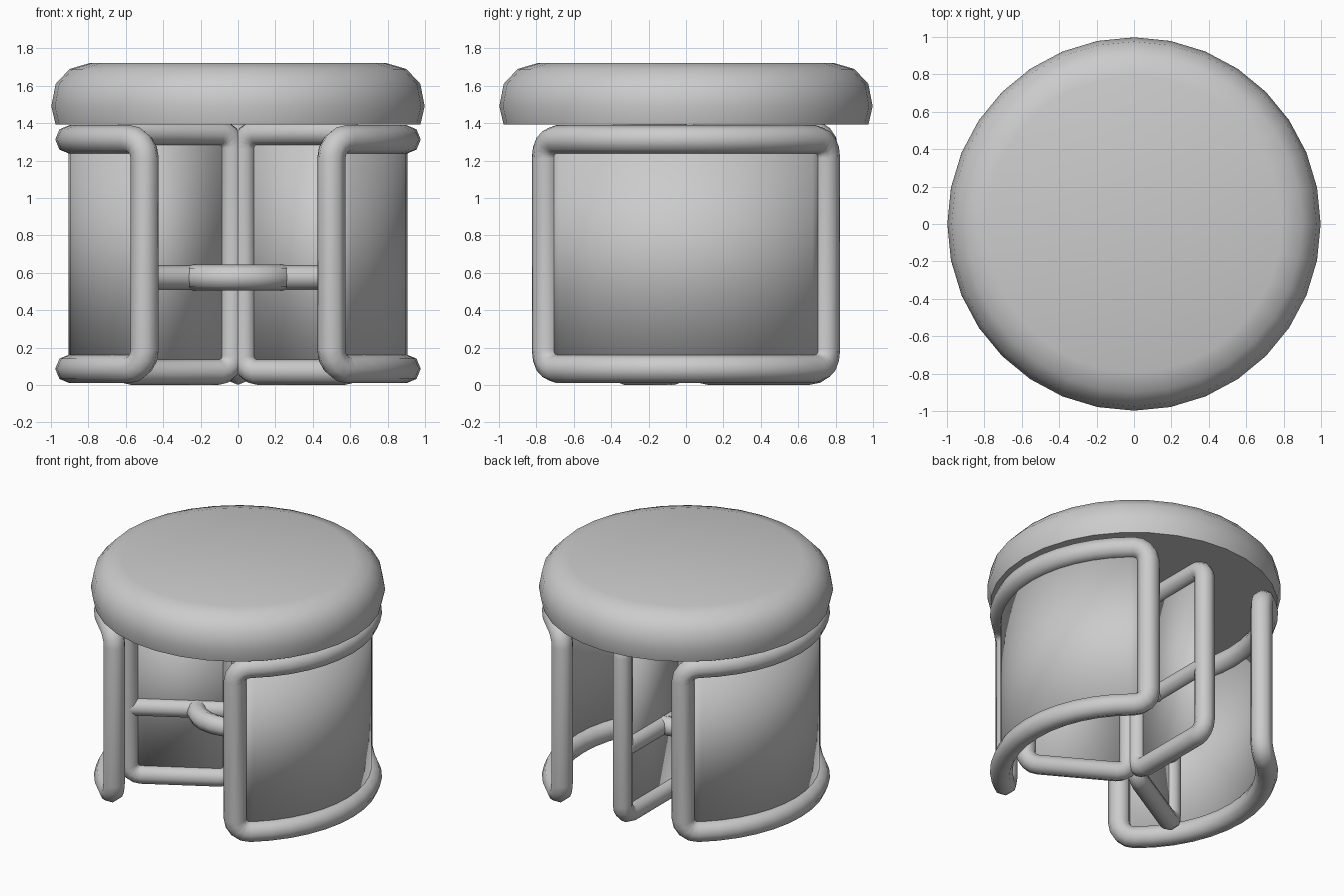
import bpy, bmesh, math
from mathutils import Vector

if "Cube" in bpy.data.objects:
    bpy.data.objects.remove(bpy.data.objects["Cube"])

SIDES = 8


def add_object(name, bm):
    bmesh.ops.recalc_face_normals(bm, faces=bm.faces)
    mesh = bpy.data.meshes.new(name)
    bm.to_mesh(mesh)
    bm.free()
    ob = bpy.data.objects.new(name, mesh)
    bpy.context.collection.objects.link(ob)
    bpy.ops.object.select_all(action='DESELECT')
    ob.select_set(True)
    bpy.context.view_layer.objects.active = ob
    bpy.ops.object.shade_smooth_by_angle(angle=math.radians(50))
    return ob


def rounded_rect(u0, u1, z0, z1, r, steps):
    # closed outline in (u, z), with extra points along the horizontal runs
    pts = []
    corners = [(u1 - r, z0 + r, -90), (u1 - r, z1 - r, 0),
               (u0 + r, z1 - r, 90), (u0 + r, z0 + r, 180)]
    for k, (cu, cz, a0) in enumerate(corners):
        for i in range(5):
            a = math.radians(a0 + i * 22.5)
            pts.append((cu + r * math.cos(a), cz + r * math.sin(a)))
        if k in (1, 3):
            nu = corners[(k + 1) % 4][0]
            z = z1 if k == 1 else z0
            pts += [(cu + (nu - cu) * i / steps, z) for i in range(1, steps)]
    return pts


def loop_tube(name, outline, place, radius):
    # sweep a round section along a closed outline placed on a surface
    placed = [place(u, z) for u, z in outline]
    n = len(placed)
    bm = bmesh.new()
    rings = []
    for i, (p, side) in enumerate(placed):
        t = (placed[(i + 1) % n][0] - placed[i - 1][0]).normalized()
        other = t.cross(side).normalized()
        rings.append([bm.verts.new(p + radius * (math.cos(a) * side + math.sin(a) * other))
                      for a in (math.tau * j / SIDES for j in range(SIDES))])
    for i in range(n):
        a, b = rings[i], rings[(i + 1) % n]
        for j in range(SIDES):
            k = (j + 1) % SIDES
            bm.faces.new((a[j], a[k], b[k], b[j]))
    return add_object(name, bm)


def sheet(name, u0, u1, z0, z1, place, steps, thickness):
    bm = bmesh.new()
    cols = []
    for i in range(steps + 1):
        u = u0 + (u1 - u0) * i / steps
        cols.append([bm.verts.new(place(u, z)[0]) for z in (z0, z1)])
    for a, b in zip(cols, cols[1:]):
        bm.faces.new((a[0], b[0], b[1], a[1]))
    ob = add_object(name, bm)
    mod = ob.modifiers.new("thickness", 'SOLIDIFY')
    mod.thickness = thickness
    mod.offset = 0
    return ob


def on_cylinder(radius, heading):
    def place(u, z):
        a = heading + u / radius
        d = Vector((math.cos(a), math.sin(a), 0))
        return d * radius + Vector((0, 0, z)), d
    return place


def on_plane(heading):
    d = Vector((math.cos(heading), math.sin(heading), 0))
    side = Vector((-d.y, d.x, 0))
    return lambda u, z: (d * u + Vector((0, 0, z)), side)


# roof: lathed cushion-shaped disc
profile = [(0.975, 1.392), (0.998, 1.49), (0.975, 1.61), (0.90, 1.69), (0.79, 1.722)]
bm = bmesh.new()
N = 32
rings = [[bm.verts.new((r * math.cos(math.tau * i / N), r * math.sin(math.tau * i / N), z))
          for i in range(N)] for r, z in profile]
for a, b in zip(rings, rings[1:]):
    for i in range(N):
        k = (i + 1) % N
        bm.faces.new((a[i], a[k], b[k], b[i]))
bm.faces.new(rings[0])
bm.faces.new(rings[-1])
add_object("roof", bm)

# curved side walls: tube frame with a thin panel
R = 0.9
HALF = R * math.atan2(0.75, 0.5)
for label, heading in (("right", 0), ("left", math.pi)):
    place = on_cylinder(R, heading)
    loop_tube(label + "_wall_frame", rounded_rect(-HALF, HALF, 0.087, 1.313, 0.1, 12), place, 0.077)
    sheet(label + "_wall_panel", -HALF, HALF, 0.087, 1.313, place, 14, 0.012)

# three revolving door wings: frame, panel and middle bar
for n, deg in enumerate((90, -30, -150), 1):
    heading = math.radians(deg)
    place = on_plane(heading)
    loop_tube(f"door_wing_{n}_frame", rounded_rect(0.035, 0.745, 0.07, 1.35, 0.085, 2), place, 0.069)
    sheet(f"door_wing_{n}_panel", 0.035, 0.745, 0.07, 1.35, place, 1, 0.012)
    bm = bmesh.new()
    bar = []
    for u in (0.03, 0.745):
        p, side = place(u, 0.575)
        bar.append([bm.verts.new(p + 0.066 * (math.cos(a) * side + math.sin(a) * Vector((0, 0, 1))))
                    for a in (math.tau * j / SIDES for j in range(SIDES))])
    for j in range(SIDES):
        k = (j + 1) % SIDES
        bm.faces.new((bar[0][j], bar[0][k], bar[1][k], bar[1][j]))
    add_object(f"door_wing_{n}_bar", bm)

# push ring joining the wings
loop_pts = [(0.28 * math.tau * i / 24, 0.575) for i in range(24)]
loop_tube("push_ring", loop_pts, on_cylinder(0.28, 0), 0.07)
